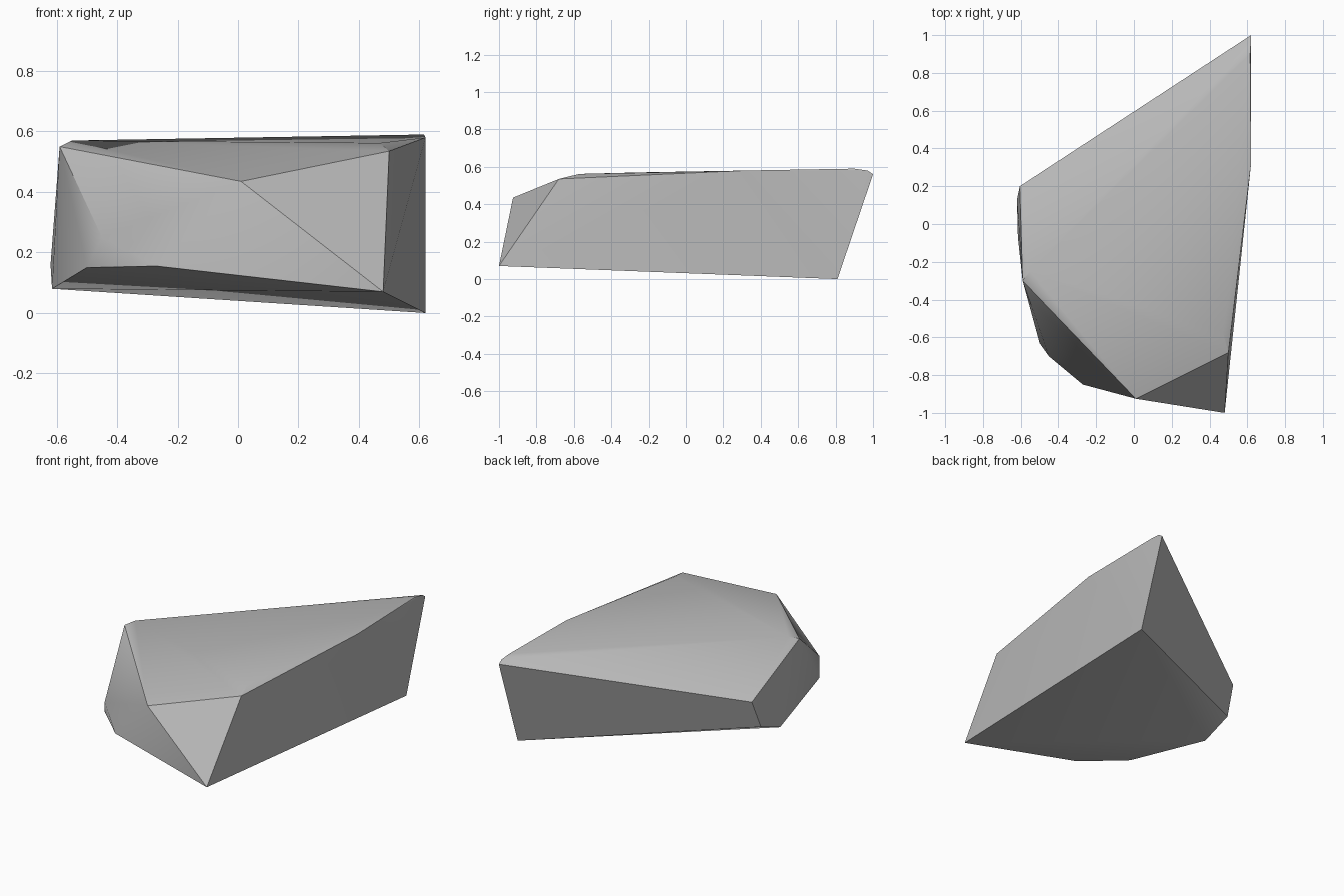
import bpy
import bmesh

cube = bpy.data.objects.get("Cube")
if cube:
    bpy.data.objects.remove(cube)

# Stone colour
stone = bpy.data.materials.new("stone_grey")
stone.use_nodes = True
grey = (0.5, 0.5, 0.5, 1)
stone.diffuse_color = grey
stone.node_tree.nodes["Principled BSDF"].inputs["Base Color"].default_value = grey

# Corners of the rock, by region
base = [(0.48, -1, 0.07), (0.62, 0.81, 0), (-0.615, -0.07, 0.08),
        (-0.5, -0.63, 0.15), (-0.27, -0.85, 0.155)]
sides = [(-0.62, 0.13, 0.16), (-0.605, 0.2, 0.34), (-0.45, -0.7, 0.25),
         (0.01, -0.925, 0.435)]
crown = [(0.5, -0.68, 0.535), (0.47, -0.57, 0.562), (0.62, 0.32, 0.58),
         (0.615, 0.9, 0.59), (0.62, 0.97, 0.58), (0.62, 1, 0.56),
         (-0.59, -0.3, 0.55), (-0.55, -0.25, 0.57)]

# Rock: one convex faceted block
bm = bmesh.new()
for corner in base + sides + crown:
    bm.verts.new(corner)
hull = bmesh.ops.convex_hull(bm, input=bm.verts)
loose = {v for v in hull["geom_interior"] + hull["geom_unused"]
         if isinstance(v, bmesh.types.BMVert)}
bmesh.ops.delete(bm, geom=list(loose), context="VERTS")
bmesh.ops.dissolve_limit(bm, angle_limit=0.02, verts=bm.verts, edges=bm.edges)
bmesh.ops.recalc_face_normals(bm, faces=bm.faces)
mesh = bpy.data.meshes.new("rock")
bm.to_mesh(mesh)
bm.free()
mesh.materials.append(stone)
rock = bpy.data.objects.new("rock", mesh)
bpy.context.collection.objects.link(rock)

# Soft shading across the shallow edges only
bpy.context.view_layer.objects.active = rock
rock.select_set(True)
bpy.ops.object.shade_smooth_by_angle(angle=0.52)
